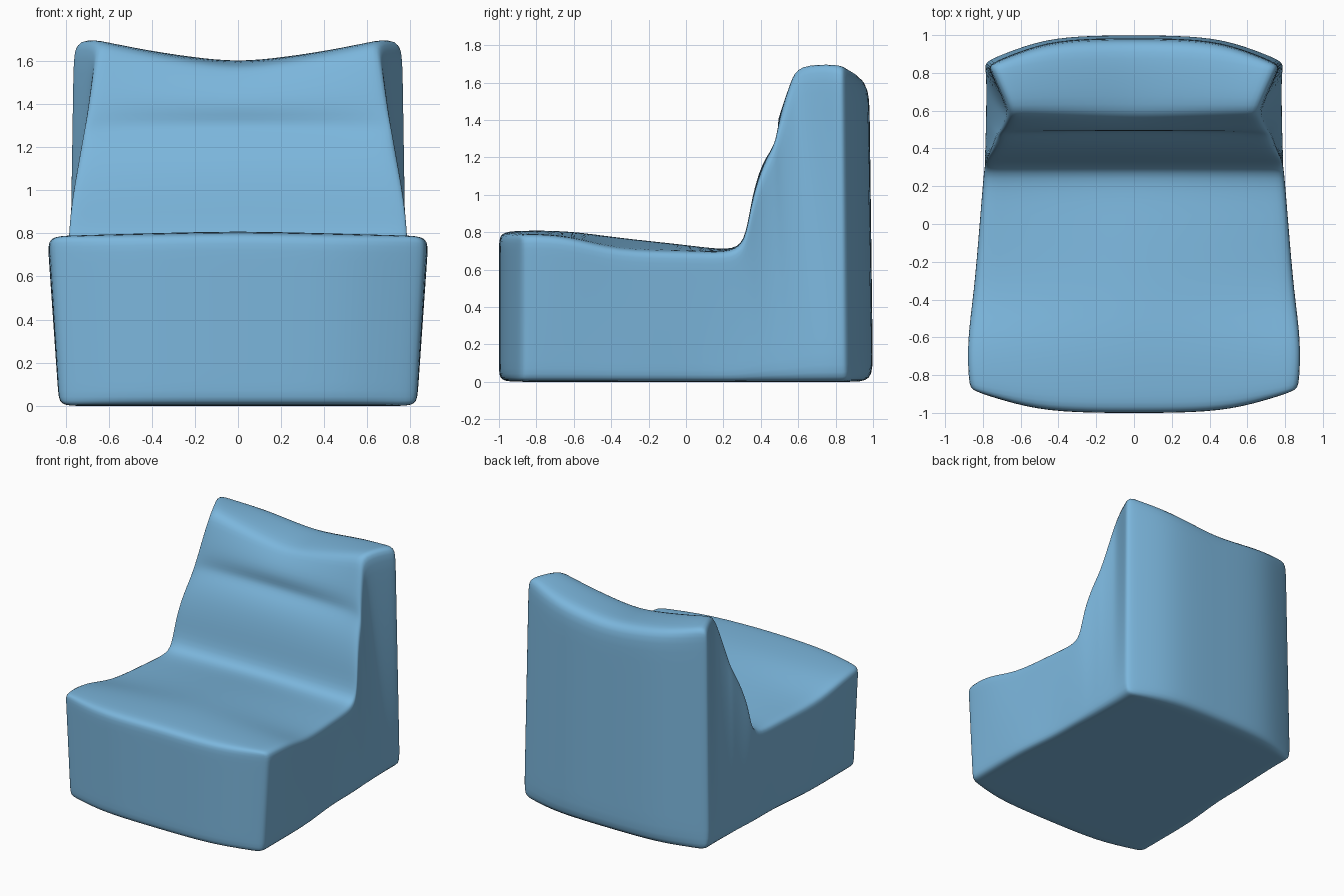
import bpy
import bmesh

cube = bpy.data.objects.get("Cube")
if cube:
    bpy.data.objects.remove(cube)

# Upholstery colour
fabric = bpy.data.materials.new("soft blue fabric")
fabric.use_nodes = True
blue = (0.2, 0.47, 0.72, 1)
fabric.diffuse_color = blue
fabric.node_tree.nodes["Principled BSDF"].inputs["Base Color"].default_value = blue

# Side outline from front to back:
# base y, top y, top z at the sides, top z rise in the middle, top half width
OUTLINE = [
    (-1.0, -1.0, .78, .02, .86),
    (-.88, -.9, .79, .02, .88),
    (-.6, -.62, .78, .03, .89),
    (-.3, -.38, .7, .075, .85),
    (0, 0, .7, .035, .82),
    (.2, .23, .69, .01, .8),
    (.28, .315, .74, 0, .79),
    (.36, .345, .95, 0, .78),
    (.43, .4, 1.13, 0, .75),
    (.48, .455, 1.24, 0, .73),
    (.53, .475, 1.3, 0, .72),
    (.58, .5, 1.4, 0, .7),
    (.66, .56, 1.62, -.08, .67),
    (.74, .6, 1.71, -.13, .66),
    (.87, .85, 1.71, -.11, .76),
    (1, .98, 1.69, -.1, .77),
]
CREASE = {8: -.01, 9: -.005, 10: .035, 11: -.025}
ACROSS = [-1, -.88, -.6, -.28, 0, .28, .6, .88, 1]
ROWS = [0, .09, .5, .9, 1]
LAST = len(OUTLINE) - 1
SIZE = (len(ACROSS), len(OUTLINE), len(ROWS))


def place(i, j, k):
    """Map a cell corner of the cushion block to its shaped position."""
    u, t = ACROSS[i], ROWS[k]
    base_y, top_y, top_z, rise, width = OUTLINE[j]
    middle = 1 - abs(u) ** 1.3
    top_y += CREASE.get(j, 0) * middle ** .5
    base_width = .83 if j < 4 else .79
    y = base_y + (top_y - base_y) * t
    # Front and back faces bow outwards
    bow = max(0, (abs(u) - .5) / .5) ** 1.3
    y += bow * .12 * {0: 1, 1: .4}.get(j, 0)
    y -= bow * .14 * {LAST: 1, LAST - 1: .3}.get(j, 0)
    x = u * (base_width + (width - base_width) * t)
    return x, y, (top_z + rise * middle) * t


bm = bmesh.new()
verts = {}


def corner(key):
    if key not in verts:
        verts[key] = bm.verts.new(place(*key))
    return verts[key]


# Skin the six sides of the block
for axis in range(3):
    a, b = [n for n in range(3) if n != axis]
    for end in (0, SIZE[axis] - 1):
        for p in range(SIZE[a] - 1):
            for q in range(SIZE[b] - 1):
                quad = []
                for dp, dq in ((0, 0), (1, 0), (1, 1), (0, 1)):
                    key = [0, 0, 0]
                    key[axis], key[a], key[b] = end, p + dp, q + dq
                    quad.append(corner(tuple(key)))
                bm.faces.new(quad)
bmesh.ops.recalc_face_normals(bm, faces=bm.faces)
for face in bm.faces:
    face.smooth = True

mesh = bpy.data.meshes.new("lounge_chair")
bm.to_mesh(mesh)
bm.free()
mesh.materials.append(fabric)
chair = bpy.data.objects.new("lounge_chair", mesh)
bpy.context.collection.objects.link(chair)

# Soft rounded upholstery
soft = chair.modifiers.new("soft edges", "SUBSURF")
soft.levels = soft.render_levels = 2
